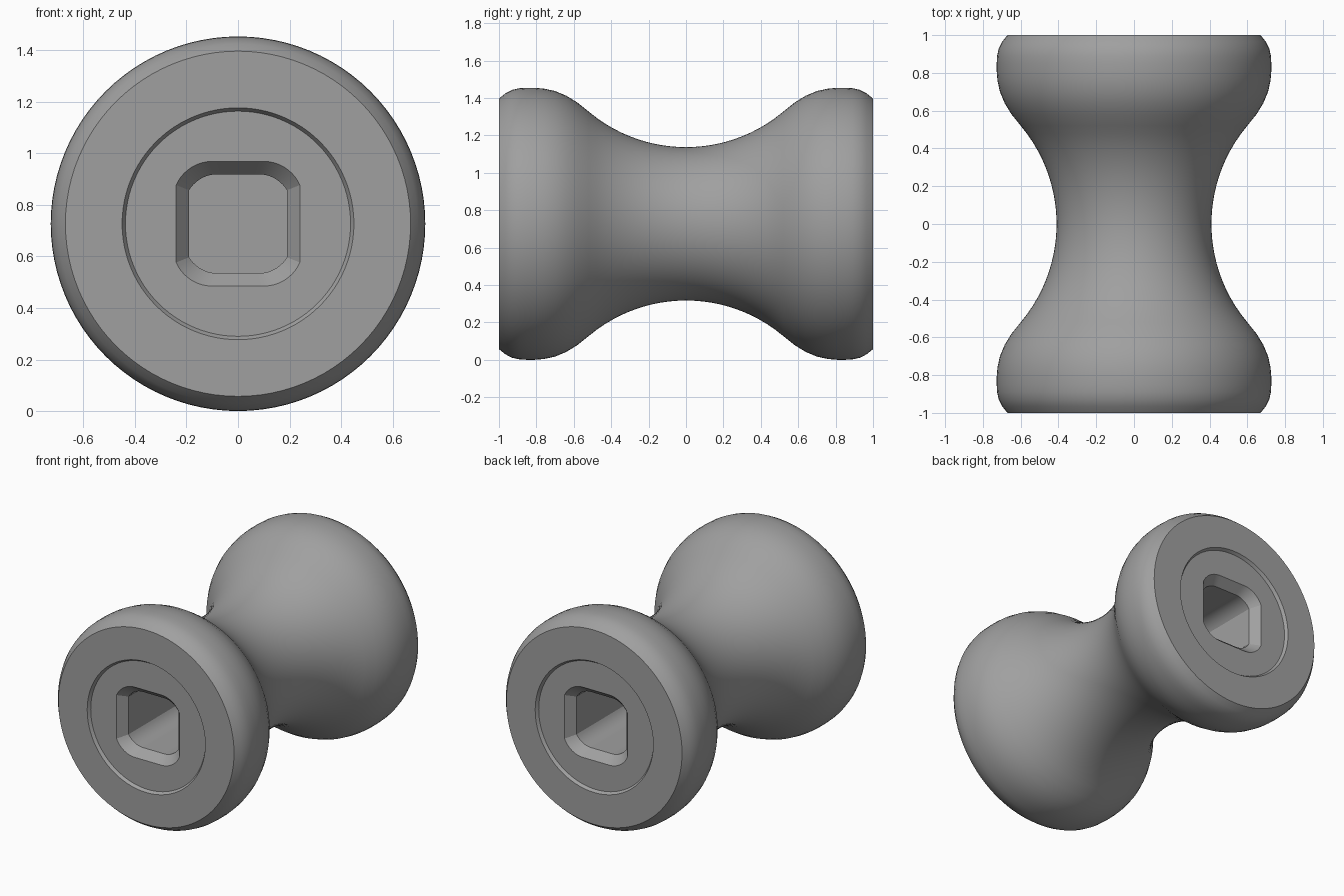
import bpy, bmesh, math

if "Cube" in bpy.data.objects:
    bpy.data.objects.remove(bpy.data.objects["Cube"])

CZ = 0.727          # height of the roller axis
N = 96              # segments around the axis (24 per quadrant)

grey = bpy.data.materials.new("mid grey")
grey.diffuse_color = (0.35, 0.35, 0.35, 1)
grey.use_nodes = True
grey.node_tree.nodes["Principled BSDF"].inputs["Base Color"].default_value = grey.diffuse_color


def circle(r, y):
    return [(r * math.cos(2 * math.pi * i / N), y, r * math.sin(2 * math.pi * i / N))
            for i in range(N)]


def socket(half_x, half_z, flat, corner, y):
    """Square outline with flat sides and arched top and bottom corners."""
    rise, run = half_z - corner, half_x - flat
    theta = 2 * math.atan(rise / run)
    rad = run / math.sin(theta)
    quarter = [(half_x, corner * i / 8) for i in range(8)]
    for i in range(10):
        a = theta * (1 - i / 10)
        quarter.append((flat + rad * math.sin(a), half_z - rad * (1 - math.cos(a))))
    quarter += [(flat * (1 - i / 6), half_z) for i in range(6)]
    top = quarter + [(0, half_z)] + [(-x, z) for x, z in reversed(quarter[1:])]
    full = top + [(-x, -z) for x, z in top]
    return [(x, y, z) for x, z in full]


def loft(name, loops, cap_end=False):
    """Skin a list of equal-length loops."""
    bm = bmesh.new()
    rows = [[bm.verts.new((x, y, z + CZ)) for x, y, z in loop] for loop in loops]
    for a, b in zip(rows, rows[1:]):
        for i in range(N):
            j = (i + 1) % N
            # wound so that loops running inward on +y face outward
            bm.faces.new((a[i], b[i], b[j], a[j]))
    if cap_end:
        bm.faces.new(rows[-1])
    bm.normal_update()
    # orient from a reference face: first strip should face away from the part
    f = bm.faces[0] if hasattr(bm.faces, "ensure_lookup_table") and not bm.faces.ensure_lookup_table() else None
    c = f.calc_center_median()
    want = f.normal.y * c.y if cap_end else f.normal.x * c.x
    bmesh.ops.recalc_face_normals(bm, faces=bm.faces[:])
    bm.normal_update()
    f = bm.faces[0]
    want = f.normal.y * c.y if cap_end else f.normal.x * c.x
    if want < 0:
        bmesh.ops.reverse_faces(bm, faces=bm.faces[:])
    me = bpy.data.meshes.new(name)
    bm.to_mesh(me)
    bm.free()
    me.materials.append(grey)
    ob = bpy.data.objects.new(name, me)
    bpy.context.collection.objects.link(ob)
    bpy.ops.object.select_all(action='DESELECT')
    ob.select_set(True)
    bpy.context.view_layer.objects.active = ob
    bpy.ops.object.shade_smooth_by_angle(angle=math.radians(20))
    return ob


# Roller body: concave waist arc, swollen shoulder, rounded rim, flat end, shallow step
R = 0.807
half = [(0.41 + R - math.sqrt(R * R - y * y), y) for y in (0.52 * i / 12 for i in range(13))]
half += [(0.648, 0.58), (0.685, 0.64), (0.71, 0.70), (0.723, 0.76), (0.727, 0.81),
         (0.727, 0.85), (0.725, 0.89), (0.716, 0.93), (0.698, 0.965), (0.67, 1.0),
         (0.45, 1.0), (0.437, 0.98)]
profile = [(r, -y) for r, y in reversed(half[1:])] + half
body = loft("roller_body", [circle(r, y) for r, y in profile])

# Body normals: make the waist face outwards
mid = min(body.data.polygons, key=lambda p: abs(p.center.y) + abs(p.center.z - CZ))
if mid.normal.x * mid.center.x < 0:
    body.data.flip_normals()

# Hub discs with chamfered deep sockets, one in each end
for name, s in (("front_hub", -1), ("back_hub", 1)):
    loft(name, [circle(0.437, s * 0.98),
                socket(0.24, 0.242, 0.10, 0.15, s * 0.98),
                socket(0.19, 0.192, 0.08, 0.13, s * 0.92),
                socket(0.19, 0.192, 0.08, 0.13, s * 0.20)], cap_end=True)
